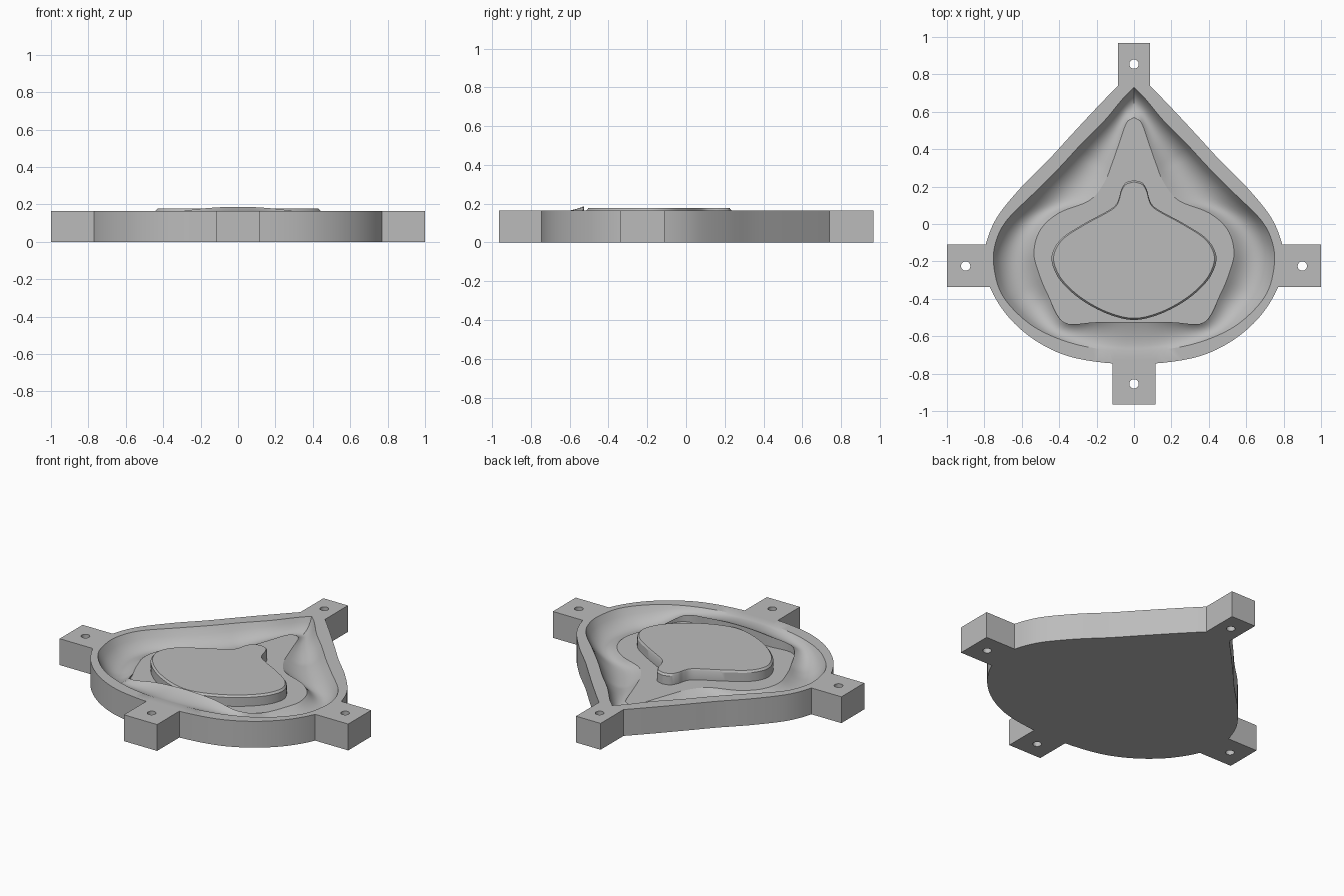
import bpy, bmesh
from mathutils import Vector

cube = bpy.data.objects.get("Cube")
if cube:
    bpy.data.objects.remove(cube, do_unlink=True)

RIM_Z, SHELF_Z, TOP_Z = 0.165, 0.11, 0.177
STEPS, GROOVE = 6, 10

# Half outlines, from the pointed back tip round to the front middle
OUTER = [(0, .82), (.085, .74), (.22, .6), (.35, .46), (.46, .34), (.6, .2), (.73, .04),
         (.79, -.1), (.8, -.2), (.765, -.35), (.66, -.51), (.5, -.64), (.3, -.72), (0, -.75)]
RIM = [(0, .73), (.06, .67), (.16, .55), (.28, .43), (.4, .3), (.53, .17), (.68, .02),
       (.74, -.1), (.75, -.22), (.71, -.37), (.6, -.5), (.46, -.59), (.26, -.655), (0, -.68)]
SHELF = [(0, .57), (.04, .54), (.08, .43), (.115, .33), (.16, .22), (.24, .125), (.4, .06),
         (.5, -.03), (.535, -.15), (.51, -.26), (.46, -.38), (.375, -.525), (.2, -.525), (0, -.525)]
PLATEAU = [(0, .235), (.045, .22), (.07, .18), (.08, .14), (.1, .1), (.15, .065), (.27, 0),
           (.39, -.08), (.44, -.17), (.42, -.26), (.36, -.34), (.26, -.42), (.13, -.485), (0, -.513)]


def smooth_loop(half):
    """Spline through the half outline, mirrored to a closed loop."""
    p = [Vector(q) for q in half]
    p = [2 * p[0] - p[1]] + p + [Vector((-p[-2].x, p[-2].y))]
    pts = []
    for i in range(1, len(p) - 2):
        a, b, c, d = p[i - 1:i + 3]
        for s in range(STEPS):
            t = s / STEPS
            pts.append(b + (c - a) * t / 2 + (a - 2.5 * b + 2 * c - d / 2) * t * t
                       + (1.5 * (b - c) + (d - a) / 2) * t ** 3)
    pts.append(p[-2])
    return pts + [Vector((-q.x, q.y)) for q in reversed(pts[1:-1])]


def flat_ring(loop, z):
    return [Vector((q.x, q.y, z)) for q in loop]


def shrink(loop, k):
    centre = Vector((0, -.15))
    return [centre + (q - centre) * k for q in loop]


def clamp(v):
    return max(0.0, min(1.0, v))


def groove_rings(rim, shelf):
    """Dished channel between rim and shelf, swelling to a raised lip at the front."""
    rings = [[] for _ in range(GROOVE)]
    for r, s in zip(rim, shelf):
        front = clamp((-.38 - s.y) / .14)
        lip = SHELF_Z + front * (.187 - .26 * s.x ** 2 - SHELF_Z)
        depth = min(.07, .33 * (r - s).length)
        fade = front * clamp(1.2 - abs(s.x) / .36)
        depth += (.012 - depth) * fade
        for k in range(GROOVE):
            t = (k + 1) / GROOVE
            u = t ** .85
            q = r.lerp(s, t)
            z = RIM_Z + (lip - RIM_Z) * t - depth * 4 * u * (1 - u)
            rings[k].append(Vector((q.x, q.y, z)))
    return rings


def loft(name, rings):
    bm = bmesh.new()
    rows = [[bm.verts.new(v) for v in ring] for ring in rings]
    n = len(rows[0])
    for a, b in zip(rows, rows[1:]):
        for i in range(n):
            j = (i + 1) % n
            bm.faces.new((a[i], a[j], b[j], b[i]))
    bm.faces.new(rows[0])
    bm.faces.new(rows[-1])
    bmesh.ops.remove_doubles(bm, verts=bm.verts, dist=1e-5)
    bmesh.ops.recalc_face_normals(bm, faces=bm.faces)
    mesh = bpy.data.meshes.new(name)
    bm.to_mesh(mesh)
    bm.free()
    obj = bpy.data.objects.new(name, mesh)
    bpy.context.collection.objects.link(obj)
    return obj


def apply_boolean(target, tool, operation):
    mod = target.modifiers.new(operation, "BOOLEAN")
    mod.operation, mod.solver, mod.object = operation, "EXACT", tool
    bpy.context.view_layer.objects.active = target
    bpy.ops.object.modifier_apply(modifier=mod.name)
    bpy.data.objects.remove(tool, do_unlink=True)


# Mould body with cavity, shelf and raised plateau
outer, rim, shelf, plateau = map(smooth_loop, (OUTER, RIM, SHELF, PLATEAU))
body = loft("mould_body", [flat_ring(outer, 0), flat_ring(outer, RIM_Z), flat_ring(rim, RIM_Z)]
            + groove_rings(rim, shelf)
            + [flat_ring(shelf, SHELF_Z), flat_ring(plateau, SHELF_Z),
               flat_ring(plateau, RIM_Z), flat_ring(shrink(plateau, .975), TOP_Z)])

# Four mounting tabs: x range, y range, hole centre
TABS = [((-.085, .085), (.738, .967), (0, .855)),
        ((-.115, .115), (-.965, -.72), (0, -.855)),
        ((.768, 1), (-.337, -.11), (.9, -.225)),
        ((-1, -.768), (-.337, -.11), (-.9, -.225))]
for (x0, x1), (y0, y1), hole in TABS:
    corners = [Vector(c) for c in ((x0, y0), (x1, y0), (x1, y1), (x0, y1))]
    tab = loft("mounting_tab", [flat_ring(corners, 0), flat_ring(corners, RIM_Z)])
    apply_boolean(body, tab, "UNION")
    bpy.ops.mesh.primitive_cylinder_add(vertices=24, radius=.025, depth=1, location=(*hole, 0))
    drill = bpy.context.object
    drill.hide_render = True
    apply_boolean(body, drill, "DIFFERENCE")

# Single grey finish
grey = bpy.data.materials.new("plain_grey")
grey.use_nodes = True
colour = (.5, .5, .5, 1)
grey.diffuse_color = colour
grey.node_tree.nodes["Principled BSDF"].inputs["Base Color"].default_value = colour
body.data.materials.clear()
body.data.materials.append(grey)

bpy.ops.object.select_all(action="DESELECT")
body.select_set(True)
bpy.context.view_layer.objects.active = body
bpy.ops.object.shade_smooth_by_angle(angle=.5)
